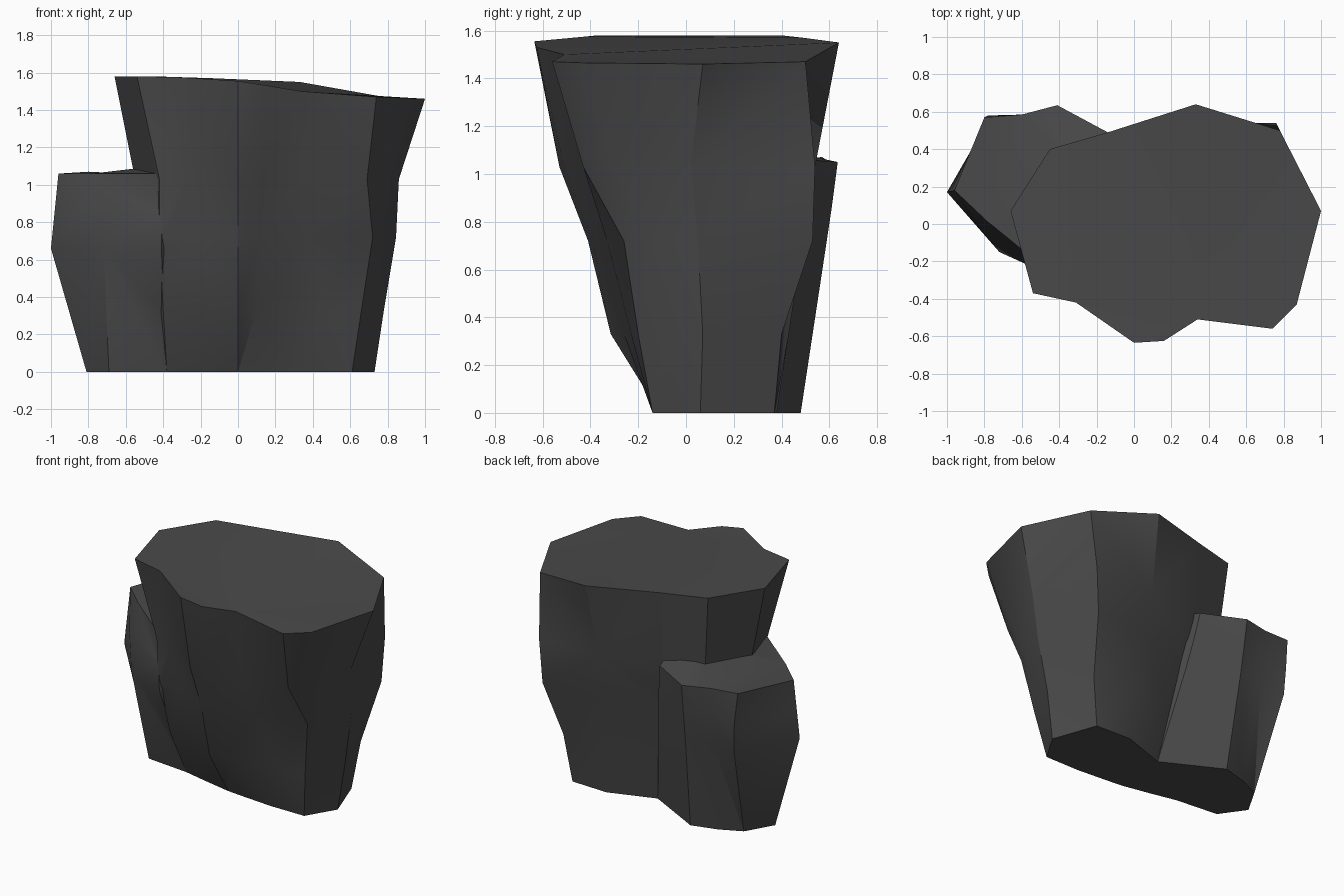
import bpy, bmesh

if "Cube" in bpy.data.objects:
    bpy.data.objects.remove(bpy.data.objects["Cube"])

stone = bpy.data.materials.new("dark grey stone")
stone.diffuse_color = (0.068, 0.068, 0.068, 1)
stone.use_nodes = True
stone.node_tree.nodes["Principled BSDF"].inputs["Base Color"].default_value = stone.diffuse_color


def column(name, rings, top_z):
    """Loft outlines (height, xy points) into a closed faceted pillar."""
    bm = bmesh.new()
    loops = []
    for z, pts in rings:
        hs = top_z if z is None else [z] * len(pts)
        loops.append([bm.verts.new((x, y, h)) for (x, y), h in zip(pts, hs)])
    n = len(loops[0])
    for a, b in zip(loops, loops[1:]):
        for i in range(n):
            j = (i + 1) % n
            bm.faces.new((a[i], a[j], b[j], b[i]))
    bm.faces.new(loops[0][::-1])
    bm.faces.new(loops[-1])
    bmesh.ops.triangulate(bm, faces=bm.faces[:])
    bmesh.ops.recalc_face_normals(bm, faces=bm.faces[:])
    me = bpy.data.meshes.new(name)
    bm.to_mesh(me)
    bm.free()
    me.materials.append(stone)
    ob = bpy.data.objects.new(name, me)
    bpy.context.collection.objects.link(ob)
    return ob


# Tall main pillar, flaring upward
tall = column("rock_pillar", [
    (0, [(-.5, .05), (-.38, -.03), (-.2, -.07), (0, -.11), (.1, -.12), (.35, -.14), (.61, -.14),
         (.67, -.04), (.73, .06), (.62, .37), (.35, .38), (.03, .27), (-.3, .25)]),
    (.33, [(-.5, .06), (-.4, -.18), (-.22, -.23), (0, -.315), (.1, -.26), (.47, -.23), (.66, -.2),
           (.72, -.07), (.78, .07), (.67, .4), (.35, .43), (-.02, .32), (-.3, .25)]),
    (.72, [(-.52, .07), (-.42, -.28), (-.25, -.31), (0, -.41), (.12, -.39), (.36, -.33), (.72, -.26),
           (.78, -.15), (.845, .05), (.74, .53), (.32, .49), (-.07, .38), (-.36, .3)]),
    (1.03, [(-.55, .07), (-.42, -.3), (-.27, -.35), (0, -.53), (.13, -.51), (.33, -.42), (.69, -.43),
            (.79, -.3), (.86, .02), (.76, .54), (.3, .54), (-.12, .44), (-.4, .36)]),
    (None, [(-.66, .07), (-.54, -.37), (-.31, -.42), (0, -.635), (.16, -.625), (.34, -.51), (.74, -.56),
            (.87, -.43), (1, .07), (.78, .5), (.33, .64), (-.14, .49), (-.45, .4)]),
], [1.58, 1.58, 1.575, 1.555, 1.53, 1.5, 1.47, 1.465, 1.46, 1.47, 1.55, 1.57, 1.58])

# Shorter pillar at the back left
short = column("rock_step", [
    (0, [(-.81, .17), (-.69, 0), (-.38, -.03), (0, .1), (.03, .27), (-.37, .48), (-.55, .43), (-.7, .36)]),
    (.66, [(-1, .17), (-.72, -.15), (-.41, -.285), (0, .15), (-.08, .42), (-.4, .58), (-.59, .55), (-.77, .57)]),
    (.86, [(-.98, .175), (-.82, -.03), (-.41, -.29), (0, .15), (-.11, .46), (-.405, .61), (-.6, .57), (-.78, .58)]),
    (None, [(-.96, .18), (-.78, .01), (-.41, -.29), (-.1, .2), (-.14, .49), (-.41, .635), (-.6, .585), (-.8, .57)]),
], [1.06, 1.06, 1.06, 1.14, 1.06, 1.05, 1.06, 1.07])

# Join both into one solid rock
mod = tall.modifiers.new("join", 'BOOLEAN')
mod.operation = 'UNION'
mod.solver = 'EXACT'
mod.object = short
bpy.context.view_layer.objects.active = tall
tall.select_set(True)
bpy.ops.object.modifier_apply(modifier="join")
bpy.data.objects.remove(short, do_unlink=True)
bpy.ops.object.shade_smooth_by_angle(angle=0.5)
